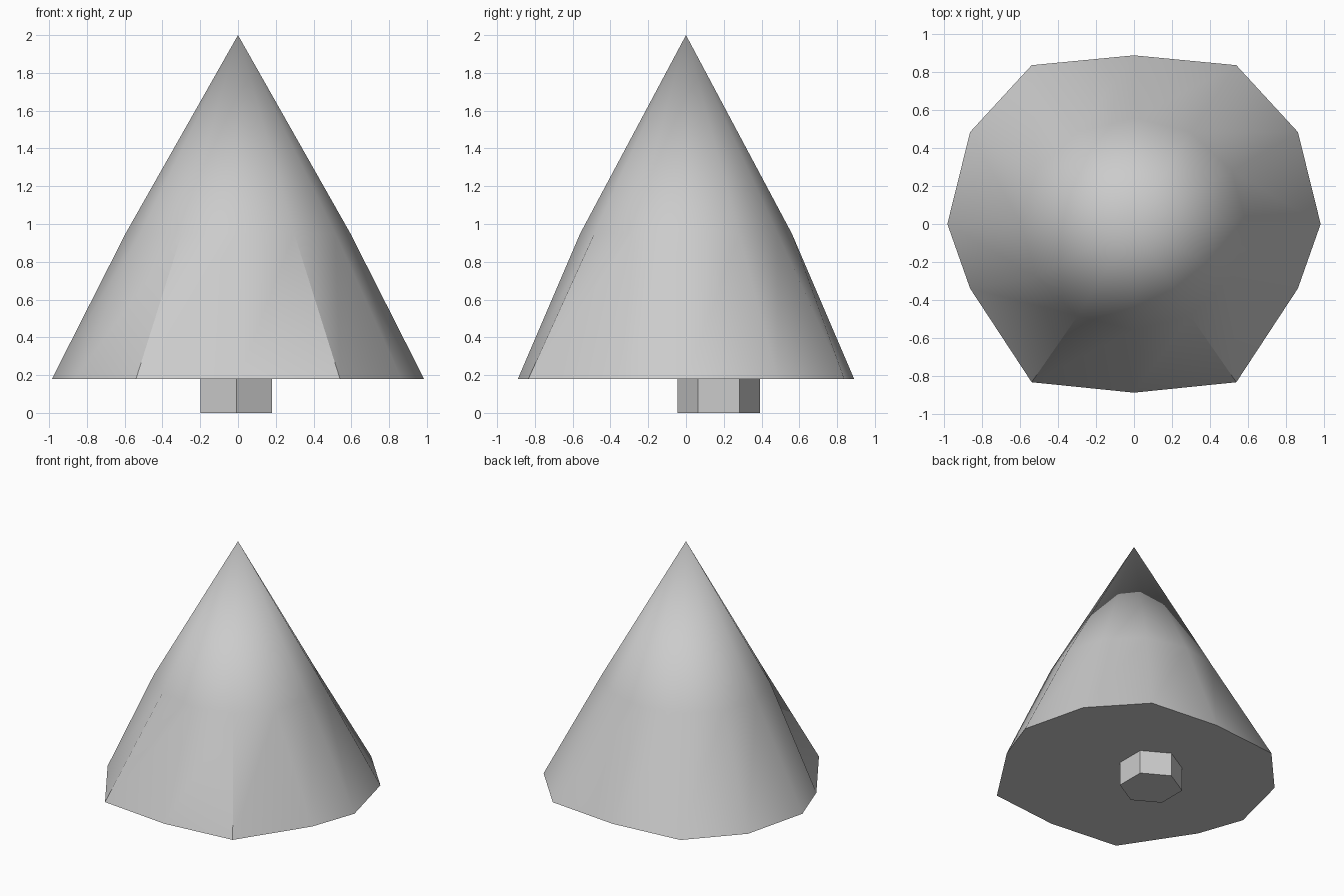
import bpy, bmesh
from math import sin, cos, pi, radians

if "Cube" in bpy.data.objects:
    bpy.data.objects.remove(bpy.data.objects["Cube"])


def build(name, rings, apex=None):
    """Skin a stack of equal-sized rings; close the top with a tip or a cap."""
    bm = bmesh.new()
    loops = [[bm.verts.new(p) for p in ring] for ring in rings]
    n = len(loops[0])
    for low, high in zip(loops, loops[1:]):
        for i in range(n):
            j = (i + 1) % n
            bm.faces.new((low[i], low[j], high[j], high[i]))
    bm.faces.new(loops[0][::-1])
    top = loops[-1]
    if apex:
        tip = bm.verts.new(apex)
        for i in range(n):
            bm.faces.new((top[i], top[(i + 1) % n], tip))
    else:
        bm.faces.new(top)
    bmesh.ops.recalc_face_normals(bm, faces=bm.faces)
    mesh = bpy.data.meshes.new(name)
    bm.to_mesh(mesh)
    bm.free()
    obj = bpy.data.objects.new(name, mesh)
    bpy.context.collection.objects.link(obj)
    bpy.ops.object.select_all(action='DESELECT')
    obj.select_set(True)
    bpy.context.view_layer.objects.active = obj
    bpy.ops.object.shade_smooth_by_angle(angle=radians(35))
    return obj


# Foliage: uneven twelve-sided skirt, rounder waist and a pointed tip
right_side = [(0, -0.89), (0.54, -0.835), (0.865, -0.34), (0.985, 0),
              (0.865, 0.485), (0.54, 0.838), (0, 0.89)]
outline = right_side + [(-x, y) for x, y in right_side[-2:0:-1]]
skirt = [(x, y, 0.18) for x, y in outline]
waist = []
for i in range(12):
    a = -pi / 2 + i * pi / 6
    waist.append((0.595 * cos(a), 0.56 * sin(a), 0.95))
build("foliage", [skirt, waist], apex=(0, 0, 2))

# Trunk: off-centre hexagonal post reaching into the foliage
trunk = [[(-0.009 + 0.219 * cos(pi / 2 + i * pi / 3),
           0.173 + 0.219 * sin(pi / 2 + i * pi / 3), z) for i in range(6)]
         for z in (0, 0.2)]
build("trunk", trunk)
